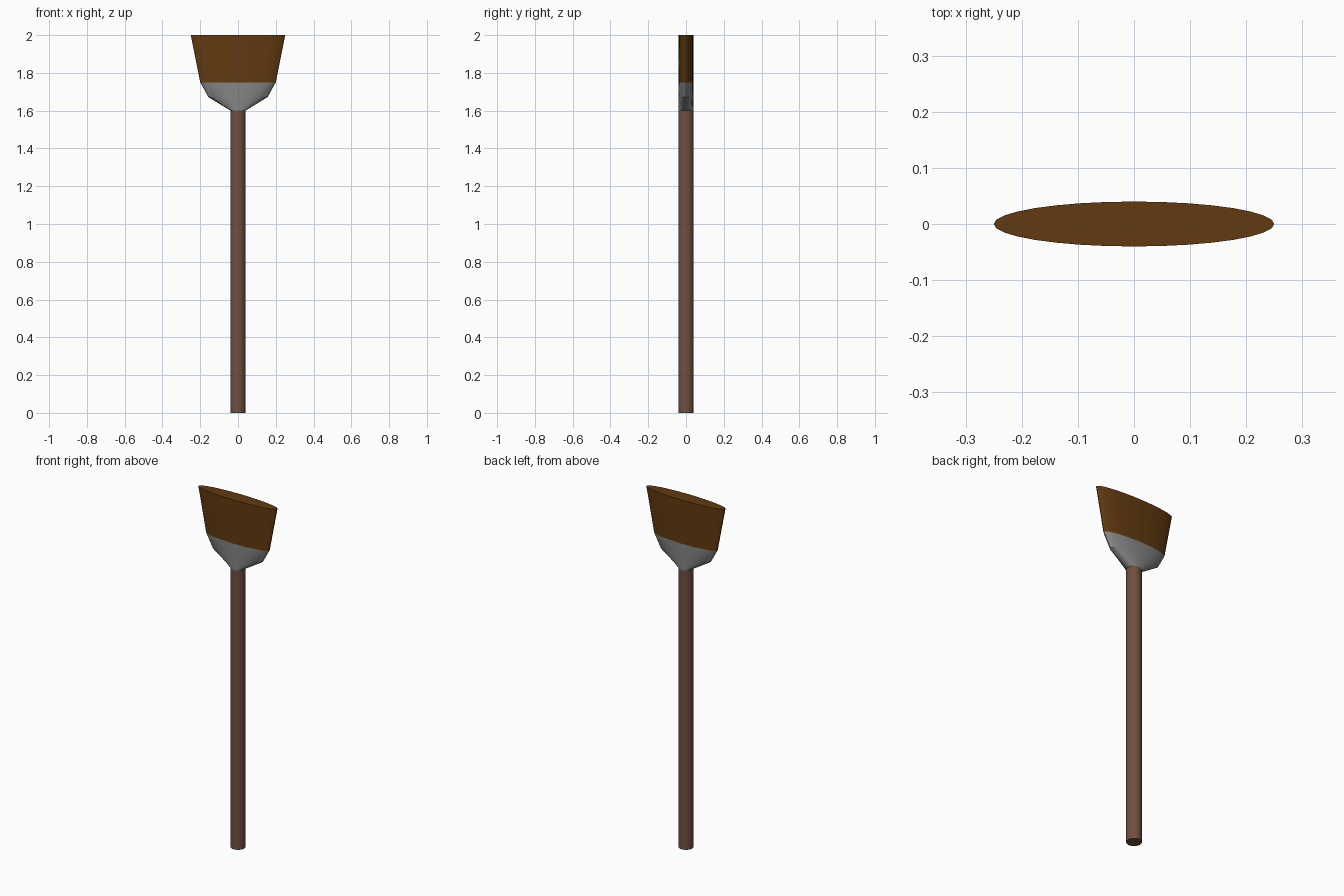
import bpy, bmesh, math

if "Cube" in bpy.data.objects:
    bpy.data.objects.remove(bpy.data.objects["Cube"])

SEG = 32
DEPTH = 0.04  # every part keeps the same half thickness in y


def material(name, rgb):
    m = bpy.data.materials.new(name)
    m.diffuse_color = (*rgb, 1)
    m.use_nodes = True
    m.node_tree.nodes["Principled BSDF"].inputs["Base Color"].default_value = m.diffuse_color
    return m


def elliptical_loft(name, profile, mat):
    """Capped loft through ellipses given as (half width in x, height)."""
    bm = bmesh.new()
    rings = []
    for rx, z in profile:
        rings.append([bm.verts.new((rx * math.cos(2 * math.pi * i / SEG),
                                    DEPTH * math.sin(2 * math.pi * i / SEG), z))
                      for i in range(SEG)])
    for low, high in zip(rings, rings[1:]):
        for i in range(SEG):
            j = (i + 1) % SEG
            bm.faces.new((low[i], low[j], high[j], high[i]))
    bm.faces.new(rings[0][::-1])
    bm.faces.new(rings[-1])
    mesh = bpy.data.meshes.new(name)
    bm.to_mesh(mesh)
    bm.free()
    mesh.materials.append(mat)
    obj = bpy.data.objects.new(name, mesh)
    bpy.context.collection.objects.link(obj)
    bpy.ops.object.select_all(action='DESELECT')
    obj.select_set(True)
    bpy.context.view_layer.objects.active = obj
    bpy.ops.object.shade_smooth_by_angle(angle=math.radians(30))
    return obj


wood = material("brown wood", (0.165, 0.078, 0.052))
metal = material("grey metal", (0.24, 0.24, 0.24))
fibre = material("dark straw", (0.12, 0.042, 0.005))

# Round handle
elliptical_loft("handle", [(0.04, 0), (0.04, 1.6)], wood)
# Flared metal collar
elliptical_loft("collar", [(0.04, 1.6), (0.157, 1.672), (0.2, 1.75)], metal)
# Widening bristle block
elliptical_loft("bristles", [(0.2, 1.75), (0.25, 2.0)], fibre)
